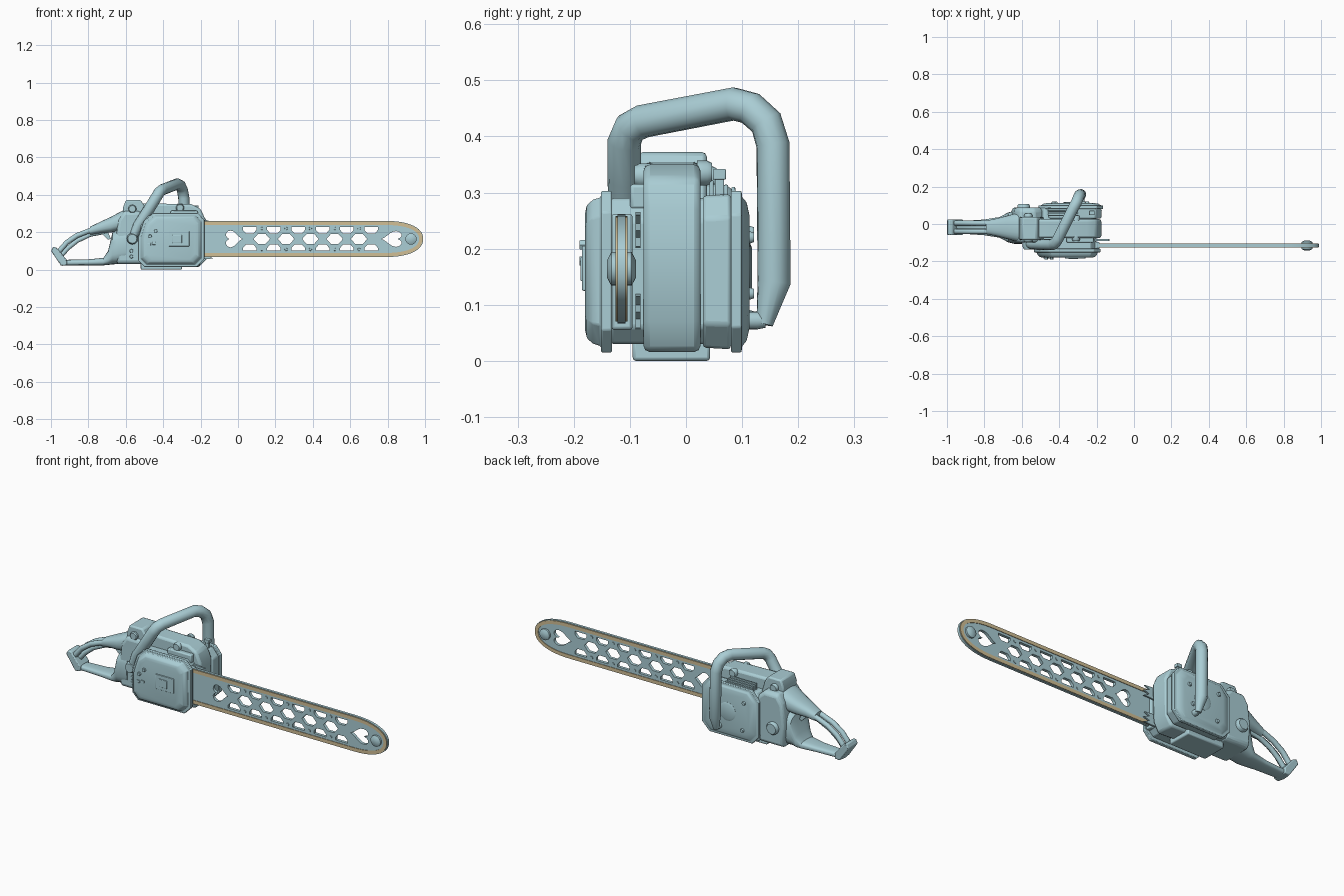
import bpy, bmesh, math
from mathutils import Vector

if "Cube" in bpy.data.objects:
    bpy.data.objects.remove(bpy.data.objects["Cube"])


def material(name, rgb):
    m = bpy.data.materials.new(name)
    m.diffuse_color = (*rgb, 1)
    m.use_nodes = True
    m.node_tree.nodes["Principled BSDF"].inputs["Base Color"].default_value = m.diffuse_color
    return m


TEAL = material("pale_teal", (0.40, 0.61, 0.66))
TAN = material("chain_tan", (0.64, 0.52, 0.30))


def finish(ob, mat=TEAL, angle=35):
    ob.data.materials.clear()
    ob.data.materials.append(mat)
    bpy.ops.object.select_all(action='DESELECT')
    ob.select_set(True)
    bpy.context.view_layer.objects.active = ob
    bpy.ops.object.shade_smooth_by_angle(angle=math.radians(angle))
    return ob


def skin(name, rings, mat=TEAL, bevel=0):
    """Bridge a list of equal-sized point rings and cap both ends."""
    bm = bmesh.new()
    loops = [[bm.verts.new(p) for p in r] for r in rings]
    n = len(loops[0])
    for a, b in zip(loops, loops[1:]):
        for i in range(n):
            bm.faces.new((a[i], a[(i + 1) % n], b[(i + 1) % n], b[i]))
    bm.faces.new(loops[0])
    bm.faces.new(loops[-1])
    bmesh.ops.recalc_face_normals(bm, faces=bm.faces)
    me = bpy.data.meshes.new(name)
    bm.to_mesh(me)
    bm.free()
    ob = bpy.data.objects.new(name, me)
    bpy.context.collection.objects.link(ob)
    if bevel:
        b = ob.modifiers.new("bevel", 'BEVEL')
        b.width, b.segments, b.limit_method = bevel, 2, 'ANGLE'
    return finish(ob, mat)


def side_loft(name, pts, layers, **kw):
    """Side outline (x, z) repeated at each (y, scale)."""
    cx = (min(p[0] for p in pts) + max(p[0] for p in pts)) / 2
    cz = (min(p[1] for p in pts) + max(p[1] for p in pts)) / 2
    return skin(name, [[(cx + (x - cx) * s, y, cz + (z - cz) * s) for x, z in pts]
                       for y, s in layers], **kw)


def box(name, x, y, z, bevel=0.006):
    pts = [(x[0], z[0]), (x[1], z[0]), (x[1], z[1]), (x[0], z[1])]
    return side_loft(name, pts, [(y[0], 1), (y[1], 1)], bevel=bevel)


def long_loft(name, sections, power=3.0, n=24):
    """Rounded cross-sections along x: (x, y, z, half width, half height)."""
    def se(v):
        return math.copysign(abs(v) ** (2 / power), v)
    return skin(name, [[(x, y + hy * se(math.cos(t)), z + hz * se(math.sin(t)))
                        for t in (2 * math.pi * i / n for i in range(n))]
                       for x, y, z, hy, hz in sections])


def knob(name, x, z, y0, y1, r, n=16, dome=0.8):
    pts = [(x + r * math.cos(2 * math.pi * i / n), z + r * math.sin(2 * math.pi * i / n))
           for i in range(n)]
    return side_loft(name, pts, [(y0, 1), (y0 + (y1 - y0) * 0.7, 1), (y1, dome)])


def tube(name, path, r, sides=3, radii=None):
    cu = bpy.data.curves.new(name, 'CURVE')
    cu.dimensions, cu.bevel_depth = '3D', r
    cu.bevel_resolution, cu.use_fill_caps = sides, True
    sp = cu.splines.new('POLY')
    sp.points.add(len(path) - 1)
    for i, p in enumerate(path):
        sp.points[i].co = (*p, 1)
        sp.points[i].radius = radii[i] if radii else 1
    return to_mesh(name, cu)


def plate(name, outlines, y, half, mat=TEAL):
    """Flat plate in the xz plane; outlines after the first are holes."""
    cu = bpy.data.curves.new(name, 'CURVE')
    cu.dimensions, cu.fill_mode, cu.extrude = '2D', 'BOTH', half
    for pts in outlines:
        sp = cu.splines.new('POLY')
        sp.points.add(len(pts) - 1)
        sp.use_cyclic_u = True
        for p, c in zip(sp.points, pts):
            p.co = (*c, 0, 1)
    return to_mesh(name, cu, mat, (math.pi / 2, 0, 0), (0, y, 0))


def to_mesh(name, cu, mat=TEAL, rot=(0, 0, 0), loc=(0, 0, 0)):
    ob = bpy.data.objects.new(name, cu)
    bpy.context.collection.objects.link(ob)
    ob.rotation_euler, ob.location = rot, loc
    bpy.ops.object.select_all(action='DESELECT')
    ob.select_set(True)
    bpy.context.view_layer.objects.active = ob
    bpy.ops.object.convert(target='MESH')
    return finish(bpy.context.view_layer.objects.active, mat, 50)


# Guide bar, chain and cut-outs
ZC, YB = 0.164, -0.115


def bar_outline(d):
    pts = [(-0.22, ZC - 0.097 + d)]
    for i in range(25):
        t = -math.pi / 2 + math.pi * i / 24
        c, s = max(math.cos(t), 0), math.sin(t)
        pts.append((0.78 + (0.21 - d) * c ** 0.87,
                    ZC + (0.097 - d) * math.copysign(abs(s) ** 0.87, s)))
    return pts + [(-0.22, ZC + 0.097 - d)]


def heart(cx, w, h, flip):
    out = []
    for i in range(24):
        t = 2 * math.pi * i / 24
        a = 16 * math.sin(t) ** 3 / 16
        b = (13 * math.cos(t) - 5 * math.cos(2 * t) - 2 * math.cos(3 * t) - math.cos(4 * t) + 2.5) / 14.5
        out.append((cx + flip * w * b, ZC + h * a))
    return out


holes = [heart(-0.02, 0.045, 0.045, -1), heart(0.82, 0.055, 0.042, 1)]
for k in range(6):
    x = 0.062 + 0.13 * k
    for s in (1, -1):  # trapezoid windows along both edges
        holes.append([(x - 0.036, ZC + s * 0.063), (x + 0.036, ZC + s * 0.063),
                      (x + 0.036, ZC + s * 0.048), (x + 0.02, ZC + s * 0.030),
                      (x - 0.02, ZC + s * 0.030), (x - 0.036, ZC + s * 0.048)])
    if k < 5:  # middle row of hexagons
        m = x + 0.065
        holes.append([(m - 0.044, ZC), (m - 0.02, ZC + 0.027), (m + 0.02, ZC + 0.027),
                      (m + 0.044, ZC), (m + 0.02, ZC - 0.027), (m - 0.02, ZC - 0.027)])
        for s in (1, -1):
            knob("bar_rivet", m, ZC + s * 0.056, YB + 0.011, YB - 0.011, 0.009, 10)
plate("guide_bar", [bar_outline(0.018)] + holes, YB, 0.008)
plate("chain_links", [bar_outline(0.003), bar_outline(0.022)], YB, 0.011, TAN)
plate("chain_edge", [bar_outline(0), bar_outline(0.010)], YB, 0.007)
for s in (1, -1):
    knob("tip_rivet", 0.925, ZC, YB, YB + s * 0.026, 0.03, 20, 0.5)

# Central engine body
side_loft("engine_body", [(-0.54, 0.03), (-0.21, 0.015), (-0.18, 0.07), (-0.175, 0.27), (-0.20, 0.325),
                          (-0.25, 0.35), (-0.54, 0.355)], [(-0.076, 1), (0.026, 1)], bevel=0.012)
core = [(-0.50, 0.03), (-0.23, 0.03), (-0.20, 0.06), (-0.20, 0.25), (-0.23, 0.29), (-0.48, 0.29), (-0.52, 0.25), (-0.52, 0.07)]
side_loft("crankcase", core, [(-0.135, 1), (0.085, 1)], bevel=0.006)
box("foot_plate", (-0.52, -0.30), (-0.095, 0.043), (0, 0.04))
box("bar_mount", (-0.30, -0.185), (-0.133, -0.095), (0.055, 0.262))

# Clutch cover: flange, domed shell, raised plate and nuts
cover = [(-0.50, 0.015), (-0.22, 0.015), (-0.18, 0.055), (-0.18, 0.265), (-0.215, 0.303),
         (-0.455, 0.303), (-0.505, 0.26), (-0.535, 0.17), (-0.535, 0.05)]
side_loft("clutch_cover", cover, [(-0.132, 1), (-0.151, 1), (-0.152, 0.92), (-0.166, 0.89),
                                  (-0.177, 0.82), (-0.180, 0.72)], bevel=0.003)
box("cover_panel", (-0.37, -0.26), (-0.185, -0.175), (0.125, 0.205), 0.002)
box("cover_panel_step", (-0.35, -0.30), (-0.188, -0.18), (0.142, 0.185), 0.002)
for x, z in ((-0.44, 0.207), (-0.47, 0.178)):
    knob("cover_nut", x, z, -0.17, -0.19, 0.010, 6, 0.9)
for x, z in ((-0.475, 0.135), (-0.45, 0.14)):
    box("cover_slot", (x - 0.009, x + 0.009), (-0.184, -0.17), (z - 0.007, z + 0.007), 0.001)

# Starter cover on the far side
starter = [(-0.47, 0.015), (-0.21, 0.015), (-0.165, 0.06), (-0.165, 0.26), (-0.20, 0.303), (-0.46, 0.303), (-0.51, 0.25), (-0.51, 0.06)]
side_loft("starter_case", starter, [(0.03, 0.94), (0.08, 0.96)], bevel=0.006)
side_loft("starter_cover", starter, [(0.080, 1), (0.099, 1), (0.100, 0.92), (0.108, 0.86), (0.113, 0.70)], bevel=0.003)
knob("starter_hub", -0.33, 0.16, 0.105, 0.118, 0.05, 24)
for x, z in ((-0.43, 0.23), (-0.25, 0.22), (-0.42, 0.08), (-0.27, 0.12)):
    knob("starter_bolt", x, z, 0.10, 0.121, 0.011, 10)

# Top details: cooling ribs, post and plugs
for i in range(4):
    y = 0.042 + 0.013 * i
    box("cooling_rib", (-0.46, -0.30), (y, y + 0.007), (0.28, 0.322 - 0.004 * i), 0.002)
box("switch_post", (-0.235, -0.215), (0.052, 0.068), (0.28, 0.325), 0.002)
box("switch_cap", (-0.24, -0.21), (0.048, 0.071), (0.323, 0.342), 0.002)
knob("side_plug", -0.31, 0.33, -0.06, -0.092, 0.022)
knob("decompression_plug", -0.31, 0.335, 0.02, 0.046, 0.022)
box("front_step", (-0.36, -0.215), (-0.10, -0.06), (0.27, 0.315))

# Bumper spikes beside the bar
for z in (0.055, 0.20):
    pts = [(-0.22, z), (-0.13, z + 0.004), (-0.165, z + 0.02), (-0.13, z + 0.032),
           (-0.165, z + 0.045), (-0.135, z + 0.06), (-0.22, z + 0.065)]
    side_loft("bumper_spikes", pts, [(-0.090, 1), (-0.081, 1)])

# Rear tank, filter cover and caps
side_loft("rear_tank", [(-0.645, 0.03), (-0.50, 0.03), (-0.49, 0.28), (-0.53, 0.315), (-0.61, 0.315), (-0.64, 0.27), (-0.655, 0.15)],
          [(-0.10, 0.9), (-0.085, 1), (0.07, 1), (0.088, 0.9)], bevel=0.008)
side_loft("filter_cover", [(-0.61, 0.28), (-0.48, 0.28), (-0.50, 0.34), (-0.52, 0.372), (-0.60, 0.372), (-0.615, 0.33)],
          [(-0.085, 1), (0.037, 1)], bevel=0.008)
knob("filter_knob", -0.565, 0.325, -0.08, -0.10, 0.022)
knob("filter_knob_back", -0.565, 0.325, 0.03, 0.055, 0.022)
knob("fuel_cap", -0.59, 0.13, 0.075, 0.108, 0.034, 20)
knob("oil_cap", -0.565, 0.165, -0.09, -0.135, 0.030, 20)
for z in (0.07, 0.10):
    knob("tank_screw", -0.57, z, -0.09, -0.105, 0.010, 8)

# Rear handle: housing, twin rails, end block, lower guard
YH = -0.018
long_loft("handle_housing", [(-0.56, YH, 0.265, 0.082, 0.065), (-0.62, YH, 0.262, 0.078, 0.052),
                             (-0.68, YH, 0.240, 0.062, 0.042), (-0.74, YH, 0.224, 0.046, 0.030),
                             (-0.79, YH, 0.208, 0.036, 0.022)], 2.6)
for y in (-0.022, 0.022):
    tube("grip_rail", [(-0.74, YH + y, 0.222), (-0.80, YH + y, 0.206), (-0.86, YH + y, 0.183), (-0.915, YH + y, 0.146),
                       (-0.955, YH + y, 0.10), (-0.97, YH + y, 0.07)], 0.014)
tube("grip_spine", [(-0.70, YH, 0.205), (-0.79, YH, 0.188), (-0.86, YH, 0.155), (-0.91, YH, 0.115), (-0.95, YH, 0.07)], 0.013)
side_loft("trigger", [(-0.70, 0.215), (-0.68, 0.165), (-0.695, 0.16), (-0.74, 0.205)], [(YH - 0.01, 1), (YH + 0.01, 1)])
side_loft("handle_end", [(-1.0, 0.10), (-0.988, 0.122), (-0.970, 0.118), (-0.915, 0.052), (-0.915, 0.024), (-0.945, 0.02)],
          [(YH - 0.042, 1), (YH + 0.042, 1)], bevel=0.005)
long_loft("lower_guard", [(-0.95, YH, 0.037, 0.032, 0.015), (-0.80, YH, 0.039, 0.042, 0.016),
                          (-0.72, YH, 0.043, 0.055, 0.020), (-0.695, YH, 0.062, 0.068, 0.037),
                          (-0.672, YH, 0.112, 0.080, 0.084), (-0.64, YH, 0.125, 0.088, 0.095),
                          (-0.60, YH, 0.13, 0.088, 0.095)], 3)

# Wrap-around front handle
tube("front_handle", [(-0.565, -0.108, 0.165), (-0.535, -0.11, 0.235), (-0.475, -0.11, 0.325), (-0.435, -0.11, 0.39),
                      (-0.42, -0.10, 0.415), (-0.405, -0.077, 0.427), (-0.325, 0.085, 0.458),
                      (-0.308, 0.115, 0.450), (-0.297, 0.143, 0.425), (-0.29, 0.155, 0.385),
                      (-0.285, 0.157, 0.14), (-0.28, 0.140, 0.065)], 0.030, 4,
     [0.7, 0.9, 1, 1, 1, 1, 1, 1, 1, 1, 1, 0.5])
knob("handle_mount", -0.28, 0.072, 0.09, 0.142, 0.016)
